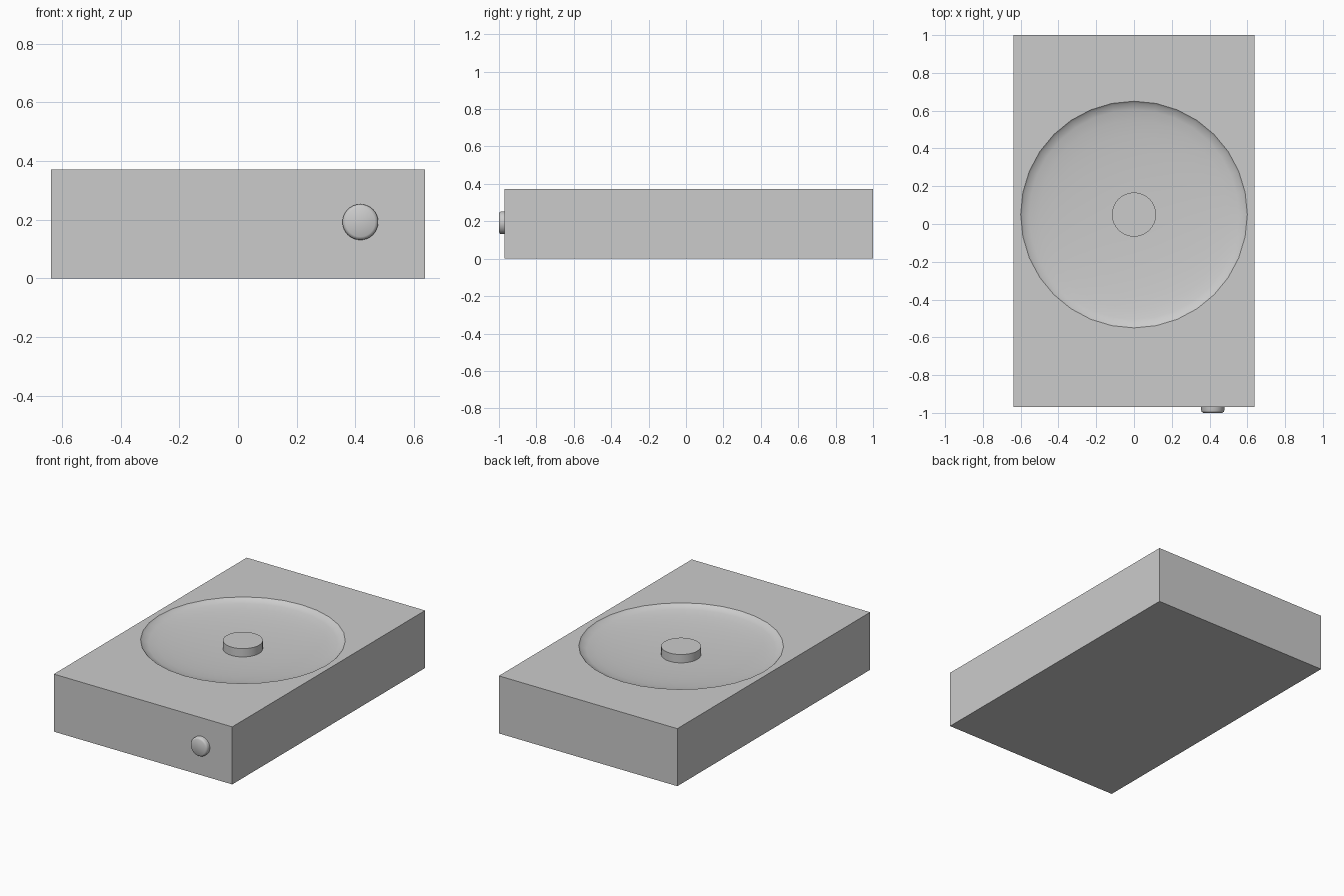
import bpy, bmesh
from math import sin, cos, pi, radians

if "Cube" in bpy.data.objects:
    bpy.data.objects.remove(bpy.data.objects["Cube"])


def make_object(name, bm):
    bmesh.ops.recalc_face_normals(bm, faces=bm.faces[:])
    mesh = bpy.data.meshes.new(name)
    bm.to_mesh(mesh)
    bm.free()
    obj = bpy.data.objects.new(name, mesh)
    bpy.context.collection.objects.link(obj)
    return obj


def lathe(name, profile, segments, location, rotation=(0, 0, 0)):
    """Revolve (radius, height) points around z; open ends are capped."""
    bm = bmesh.new()
    rings = [[bm.verts.new((r * cos(2 * pi * i / segments), r * sin(2 * pi * i / segments), z))
              for i in range(segments)] for r, z in profile]
    for a, b in zip(rings, rings[1:]):
        for i in range(segments):
            j = (i + 1) % segments
            bm.faces.new((a[i], a[j], b[j], b[i]))
    bm.faces.new(rings[0])
    bm.faces.new(rings[-1])
    obj = make_object(name, bm)
    obj.location = location
    obj.rotation_euler = rotation
    return obj


def smooth(obj, angle=35):
    bpy.ops.object.select_all(action='DESELECT')
    obj.select_set(True)
    bpy.context.view_layer.objects.active = obj
    bpy.ops.object.shade_smooth_by_angle(angle=radians(angle))


TOP, DEPTH, RADIUS, CENTRE_Y = 0.372, 0.055, 0.6, 0.05

# body block
bm = bmesh.new()
bmesh.ops.create_cube(bm, size=1)
for v in bm.verts:
    v.co = (v.co.x * 1.276, v.co.y * 1.97 + 0.015, (v.co.z + 0.5) * TOP)
body = make_object("body", bm)

# shallow dish, a flattened half sphere cut from the top
steps = [k * pi / 16 for k in range(1, 9)]
bowl = [(RADIUS * sin(t), -DEPTH * cos(t)) for t in steps] + [(RADIUS, 0.1)]
cutter = lathe("dish_cutter", bowl, 32, (0, CENTRE_Y, TOP))
cutter.hide_render = True
cut = body.modifiers.new("dish", 'BOOLEAN')
cut.operation = 'DIFFERENCE'
cut.solver = 'EXACT'
cut.object = cutter
bpy.context.view_layer.update()
bpy.context.view_layer.objects.active = body
bpy.ops.object.modifier_apply(modifier=cut.name)
bpy.data.objects.remove(cutter)
smooth(body)

# centre hub, level with the top
hub = lathe("centre_hub", [(0.117, -0.08), (0.117, 0)], 32, (0, CENTRE_Y, TOP))
smooth(hub)

# round button on the front
button = lathe("front_button", [(0.061, -0.02), (0.061, 0.018), (0.058, 0.025), (0.05, 0.03)],
               32, (0.417, -0.97, 0.192), (pi / 2, 0, 0))
smooth(button, 50)
